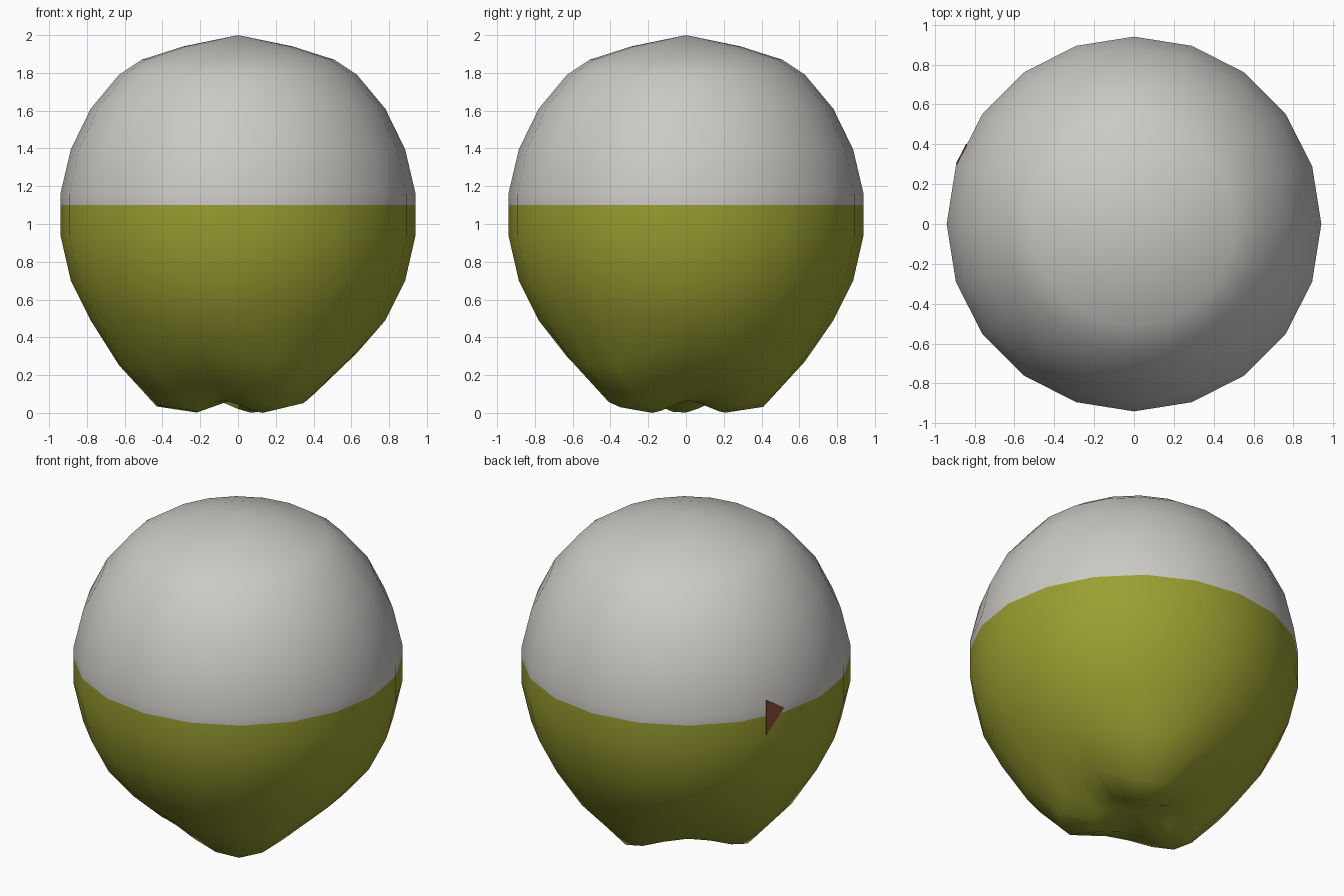
import bpy, bmesh, math

if "Cube" in bpy.data.objects:
    bpy.data.objects.remove(bpy.data.objects["Cube"])

SIDES = 20
SPLIT = 1.10  # height where the colours meet


def material(name, rgb):
    m = bpy.data.materials.new(name)
    m.diffuse_color = (*rgb, 1)
    m.use_nodes = True
    m.node_tree.nodes["Principled BSDF"].inputs["Base Color"].default_value = m.diffuse_color
    return m


grey = material("pale grey", (0.60, 0.585, 0.56))
olive = material("olive green", (0.32, 0.35, 0.03))
brown = material("brown", (0.20, 0.065, 0.03))


def add_object(name, bm, mats):
    bmesh.ops.recalc_face_normals(bm, faces=bm.faces[:])
    me = bpy.data.meshes.new(name)
    bm.to_mesh(me)
    bm.free()
    for m in mats:
        me.materials.append(m)
    ob = bpy.data.objects.new(name, me)
    bpy.context.collection.objects.link(ob)
    return ob


# Body profile: radius, height on a lobe, height in a valley between lobes
profile = [
    (0.22, 0.00, 0.065), (0.43, 0.03, 0.15), (0.63, 0.25, 0.32),
    (0.78, 0.49, 0.49), (0.885, 0.70, 0.70), (0.94, 0.94, 0.94),
    (0.94, SPLIT, SPLIT), (0.94, 1.16, 1.16), (0.885, 1.395, 1.395),
    (0.78, 1.61, 1.61), (0.63, 1.79, 1.79), (0.51, 1.87, 1.87),
    (0.29, 1.94, 1.94),
]

bm = bmesh.new()
rings = []
for r, z_lobe, z_valley in profile:
    ring = []
    for i in range(SIDES):
        a = math.tau * i / SIDES
        lobe = 0.5 + 0.5 * math.cos(3 * (a - math.radians(67)))
        z = z_valley + (z_lobe - z_valley) * lobe
        ring.append(bm.verts.new((r * math.cos(a), r * math.sin(a), z)))
    rings.append(ring)
bottom = bm.verts.new((0, 0, 0.08))
top = bm.verts.new((0, 0, 2.0))
for i in range(SIDES):
    j = (i + 1) % SIDES
    for lo, hi in zip(rings, rings[1:]):
        bm.faces.new((lo[i], lo[j], hi[j], hi[i]))
    bm.faces.new((rings[0][j], rings[0][i], bottom))
    bm.faces.new((rings[-1][i], rings[-1][j], top))

# Grey above the split, olive below
for f in bm.faces:
    f.smooth = True
    f.material_index = 0 if f.calc_center_median().z > SPLIT else 1
add_object("lobed_body", bm, [grey, olive])

# Small brown patch lying on one facet at the back left
bm = bmesh.new()
a0, a1 = math.radians(144), math.radians(162)
loops = []
for r in (0.938, 0.945):
    loop = []
    for t, z in ((0.58, 0.98), (0.97, 1.13), (0.58, 1.20)):
        x = r * ((1 - t) * math.cos(a0) + t * math.cos(a1))
        y = r * ((1 - t) * math.sin(a0) + t * math.sin(a1))
        loop.append(bm.verts.new((x, y, z)))
    bm.faces.new(loop)
    loops.append(loop)
for i in range(3):
    j = (i + 1) % 3
    bm.faces.new((loops[0][i], loops[0][j], loops[1][j], loops[1][i]))
add_object("brown_patch", bm, [brown])
